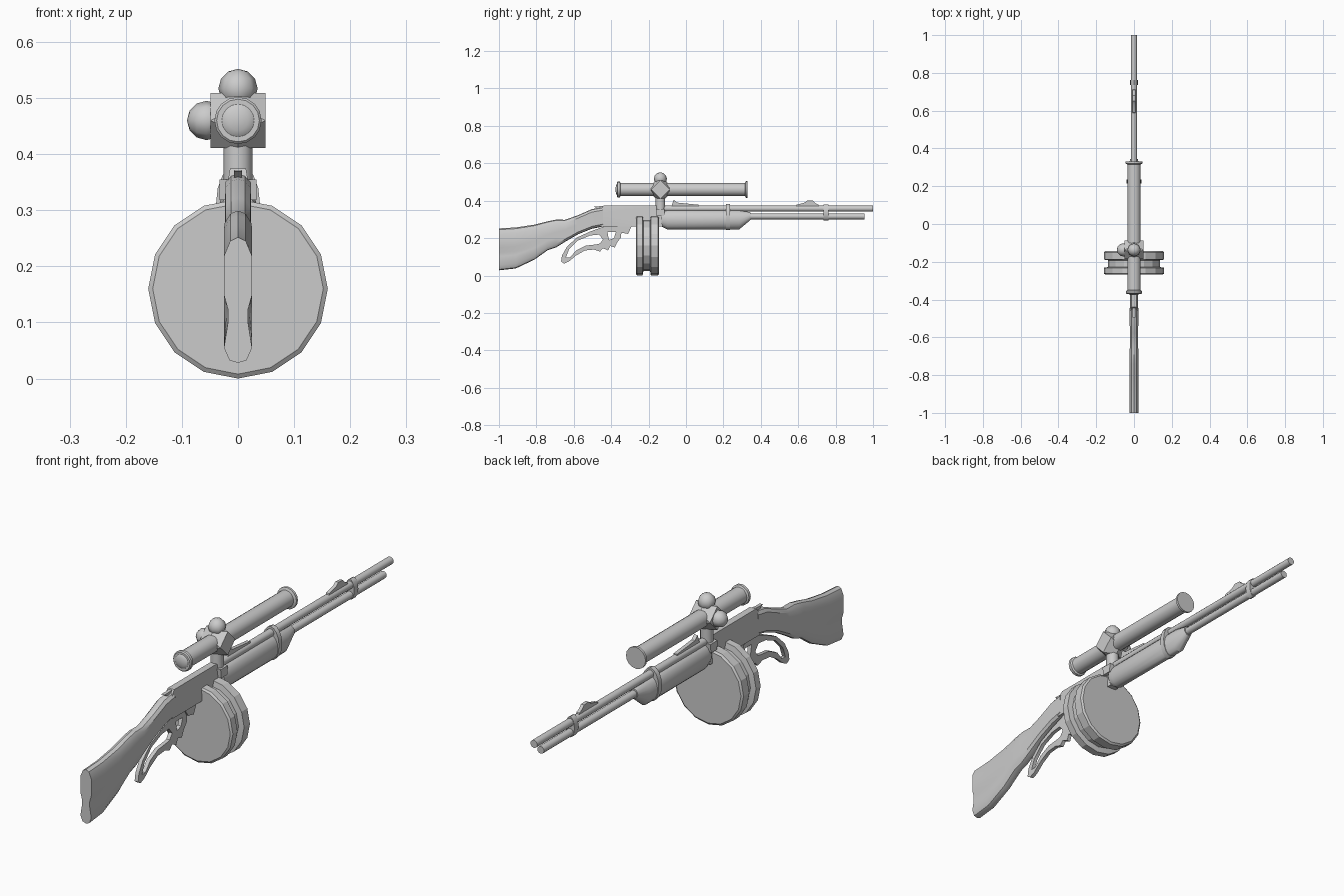
import bpy, bmesh, math
from mathutils import Matrix, Vector

if "Cube" in bpy.data.objects:
    bpy.data.objects.remove(bpy.data.objects["Cube"])

steel = bpy.data.materials.new("plain grey")
steel.diffuse_color = (0.6, 0.6, 0.6, 1)
steel.use_nodes = True
steel.node_tree.nodes["Principled BSDF"].inputs["Base Color"].default_value = steel.diffuse_color


def finish(name, bm, angle=35):
    bmesh.ops.recalc_face_normals(bm, faces=bm.faces)
    me = bpy.data.meshes.new(name)
    bm.to_mesh(me)
    bm.free()
    ob = bpy.data.objects.new(name, me)
    bpy.context.collection.objects.link(ob)
    me.materials.append(steel)
    bpy.ops.object.select_all(action='DESELECT')
    ob.select_set(True)
    bpy.context.view_layer.objects.active = ob
    bpy.ops.object.shade_smooth_by_angle(angle=math.radians(angle))
    return ob


def skin(name, rings, angle=35):
    """Join closed rings of points and cap both ends."""
    bm = bmesh.new()
    loops = [[bm.verts.new(p) for p in ring] for ring in rings]
    n = len(loops[0])
    for a, b in zip(loops, loops[1:]):
        for i in range(n):
            j = (i + 1) % n
            bm.faces.new((a[i], a[j], b[j], b[i]))
    bm.faces.new(loops[0])
    bm.faces.new(loops[-1])
    return finish(name, bm, angle)


def oval(y, zt, zb, hw, n=16):
    zc, hz = (zt + zb) / 2, (zt - zb) / 2
    return [(hw * math.sin(k * math.tau / n), y, zc - hz * math.cos(k * math.tau / n))
            for k in range(n)]


def lathe(name, profile, z, n=16, angle=35):
    """Turned part along y; profile holds (y, radius)."""
    return skin(name, [oval(y, z + r, z - r, r, n) for y, r in profile], angle)


def plate(name, half, outline, holes=()):
    """Side outline in (y, z), with holes, thickened across x."""
    cu = bpy.data.curves.new(name, 'CURVE')
    cu.dimensions, cu.fill_mode, cu.extrude = '2D', 'BOTH', half
    for pts in (outline, *holes):
        sp = cu.splines.new('POLY')
        sp.points.add(len(pts) - 1)
        sp.use_cyclic_u = True
        for p, (y, z) in zip(sp.points, pts):
            p.co = (y, z, 0, 1)
    tmp = bpy.data.objects.new(name, cu)
    bpy.context.collection.objects.link(tmp)
    me = bpy.data.meshes.new_from_object(tmp.evaluated_get(bpy.context.evaluated_depsgraph_get()))
    bm = bmesh.new()
    bm.from_mesh(me)
    bpy.data.objects.remove(tmp)
    bpy.data.curves.remove(cu)
    bpy.data.meshes.remove(me)
    bmesh.ops.remove_doubles(bm, verts=bm.verts, dist=1e-5)
    bm.transform(Matrix(((0, 0, 1, 0), (1, 0, 0, 0), (0, 1, 0, 0), (0, 0, 0, 1))))
    return finish(name, bm, 25)


# Stock: waisted butt that sweeps up into the wrist
def stock_ring(y, zt, zb, hw, w):
    half = [(0, 1), (.55, .97), (1, .85), (1, .54), (w, .42), (w, .33), (1, .12), (.6, .02), (0, 0)]
    full = half + [(-x, t) for x, t in half[-2:0:-1]]
    return [(x * hw, y, zb + t * (zt - zb)) for x, t in full]


skin("stock", [stock_ring(*s) for s in (
    (-1, .252, .028, .025, .7), (-.91, .257, .038, .025, .85), (-.81, .272, .085, .025, 1),
    (-.74, .29, .135, .025, 1), (-.695, .299, .15, .024, 1), (-.647, .298, .18, .022, 1),
    (-.578, .322, .22, .022, 1), (-.503, .355, .25, .023, 1), (-.445, .365, .262, .023, 1))])

# Receiver: slab, slimmer at the top
receiver = plate("receiver", .021, [(-.475, .335), (-.44, .374), (-.125, .374), (-.125, .262), (-.46, .262)])
for v in receiver.data.vertices:
    if v.co.z > .36:
        v.co.x *= .68

# Hammer
plate("hammer", .007, [(-.495, .37), (-.48, .362), (-.455, .335), (-.43, .35), (-.445, .372), (-.47, .37)])

# Lever with finger loop, and trigger block
plate("lever", .008,
      [(-.668, .075), (-.663, .107), (-.636, .155), (-.583, .203), (-.513, .235), (-.439, .262),
       (-.342, .262), (-.348, .203), (-.369, .176), (-.38, .15), (-.406, .158), (-.417, .134),
       (-.444, .146), (-.46, .128), (-.492, .139), (-.54, .134), (-.588, .107), (-.626, .075), (-.652, .064)],
      [[(-.642, .096), (-.626, .139), (-.578, .187), (-.513, .214), (-.465, .219), (-.444, .193),
        (-.46, .171), (-.481, .166), (-.535, .16), (-.588, .134), (-.62, .096)],
       [(-.42, .232), (-.375, .232), (-.385, .2), (-.412, .19)]])
plate("trigger_block", .014, [(-.37, .265), (-.29, .265), (-.31, .222), (-.348, .23)])

# Drum magazine with a groove
lathe("drum_magazine", [(-.268, .152), (-.262, .16), (-.232, .16), (-.228, .137), (-.192, .137),
                        (-.188, .16), (-.15, .16), (-.144, .152)], .16, 16, 20)

# Fore-end, barrel and tube below it
skin("fore_end", [oval(*s) for s in ((-.13, .345, .262, .028), (-.1, .35, .247, .034),
                                     (.285, .35, .247, .034), (.345, .338, .297, .02))])
lathe("barrel", [(-.13, .016), (1, .016)], .358, 12)
lathe("tube_magazine", [(.3, .0155), (.955, .0155)], .316, 12)

# Barrel bands
skin("rear_band", [oval(.214, .383, .243, .039), oval(.235, .383, .243, .039)])
skin("front_band", [oval(.735, .381, .295, .02), oval(.762, .381, .295, .02)])

# Iron sights
plate("rear_sight", .008, [(-.08, .365), (-.065, .406), (-.048, .39), (.07, .378), (.07, .365)])
plate("front_sight", .007, [(.585, .365), (.59, .378), (.635, .39), (.65, .402), (.68, .4),
                            (.69, .388), (.71, .378), (.715, .365)])

# Scope tube with flanged ends and rounded eyepiece lens
SZ, SY = .46, -.137
lathe("scope_tube", [(-.37, .038), (-.366, .042), (-.354, .042), (-.35, .035), (.316, .035),
                     (.32, .045), (.33, .045)], SZ, 16)
lathe("eyepiece_lens", [(-.377, .006), (-.375, .018), (-.371, .028), (-.365, .034)], SZ, 16, 60)

# Faceted mount block around the scope
bm = bmesh.new()
s, c = .049, .025
for a in (-1, 1):
    for b in (-1, 1):
        pts = [(a * s, b * s, 0), (a * s, 0, b * s), (0, a * s, b * c), (0, a * c, b * s)]
        for p in pts:
            bm.verts.new(Vector(p) + Vector((0, SY, SZ)))
bmesh.ops.convex_hull(bm, input=bm.verts)
bmesh.ops.dissolve_limit(bm, angle_limit=.02, verts=bm.verts, edges=bm.edges)
finish("mount_block", bm, 10)

# Adjustment knobs on top and on the left side
for name, at, tilt in (("top_knob", (0, SY, .517), Matrix()),
                       ("side_knob", (-.056, SY, SZ), Matrix.Rotation(math.pi / 2, 4, 'Y'))):
    bm = bmesh.new()
    bmesh.ops.create_uvsphere(bm, u_segments=8, v_segments=6, radius=.035,
                              matrix=Matrix.Translation(at) @ tilt)
    finish(name, bm, 50)

# Mount post and its clamp
bm = bmesh.new()
bmesh.ops.create_cone(bm, cap_ends=True, segments=12, radius1=.026, radius2=.026, depth=.08,
                      matrix=Matrix.Translation((0, SY, .385)))
finish("mount_post", bm)
plate("mount_clamp", .033, [(-.157, .318), (-.117, .318), (-.113, .355), (-.161, .355)])
